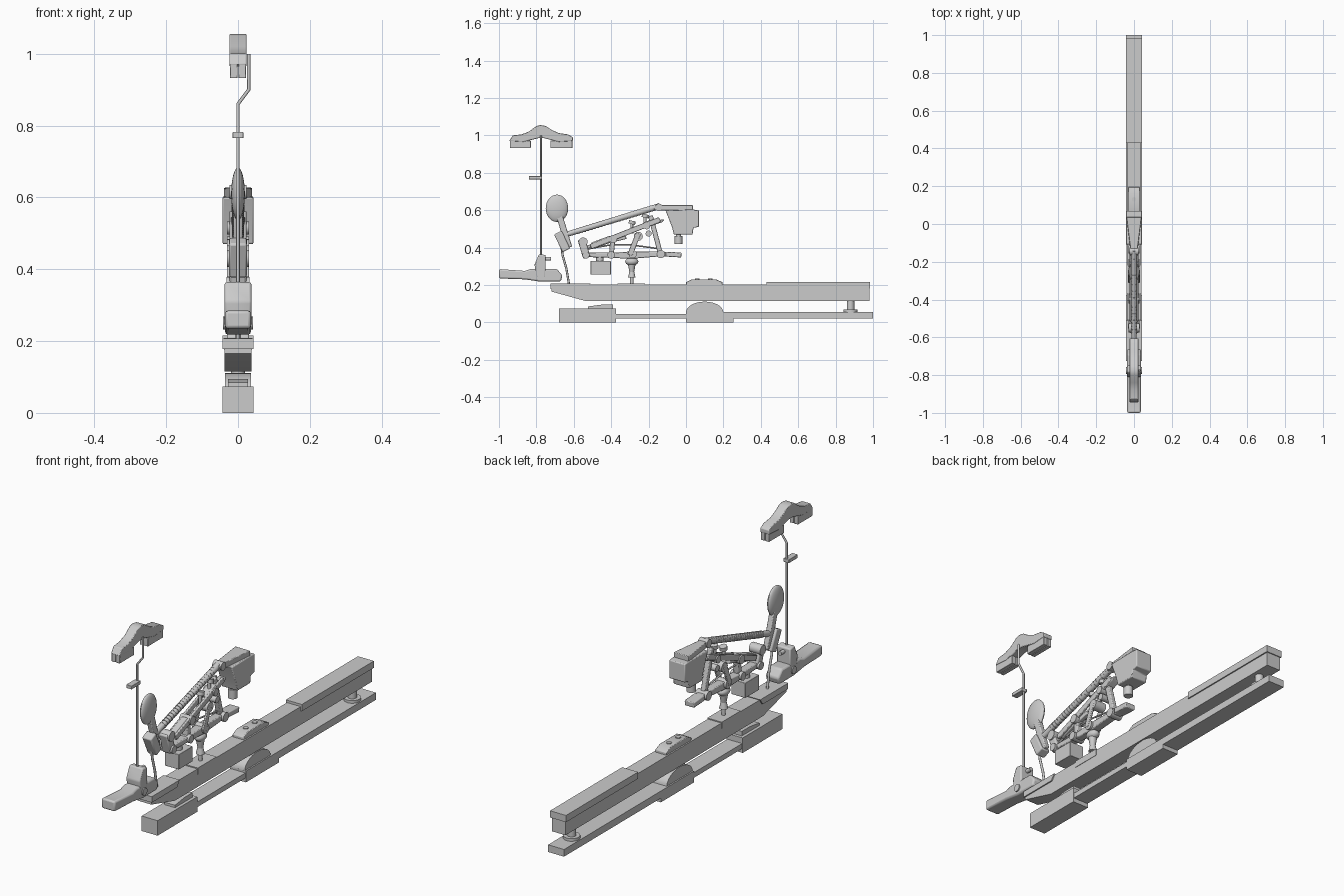
import bpy
import bmesh
import math
from mathutils import Vector

default_cube = bpy.data.objects.get("Cube")
if default_cube:
    bpy.data.objects.remove(default_cube, do_unlink=True)


def finish(name, bm, bevel=0, segments=2, angle=35):
    bmesh.ops.recalc_face_normals(bm, faces=bm.faces)
    mesh = bpy.data.meshes.new(name)
    bm.to_mesh(mesh)
    bm.free()
    obj = bpy.data.objects.new(name, mesh)
    bpy.context.collection.objects.link(obj)
    if bevel:
        modifier = obj.modifiers.new("Rounded edges", 'BEVEL')
        modifier.width = bevel
        modifier.segments = segments
    bpy.ops.object.select_all(action='DESELECT')
    obj.select_set(True)
    bpy.context.view_layer.objects.active = obj
    bpy.ops.object.shade_smooth_by_angle(angle=math.radians(angle))
    return obj


def profile(name, points, half, bevel=0, x=0):
    """Side outline in (y, z), extruded across the width."""
    bm = bmesh.new()
    face = bm.faces.new([bm.verts.new((x - half, y, z)) for y, z in points])
    result = bmesh.ops.extrude_face_region(bm, geom=[face])
    moved = [v for v in result["geom"] if isinstance(v, bmesh.types.BMVert)]
    bmesh.ops.translate(bm, vec=(half * 2, 0, 0), verts=moved)
    return finish(name, bm, bevel)


def block(name, front, back, low, high, half, bevel=0, x=0):
    outline = [(front, low), (back, low), (back, high), (front, high)]
    return profile(name, outline, half, bevel, x)


def rod(name, start, end, radius, tip=None, sides=16):
    """Round bar between two points, optionally tapered."""
    a, b = Vector(start), Vector(end)
    bm = bmesh.new()
    bmesh.ops.create_cone(bm, cap_ends=True, segments=sides, radius1=radius,
                          radius2=radius if tip is None else tip,
                          depth=(b - a).length)
    turn = (b - a).to_track_quat('Z', 'Y').to_matrix().to_4x4()
    bmesh.ops.transform(bm, matrix=turn, verts=bm.verts)
    bmesh.ops.translate(bm, vec=(a + b) / 2, verts=bm.verts)
    return finish(name, bm)


def bar(name, start, end, thick, half, bevel=.004, x=0):
    """Flat bar along a sloping line in the side plane."""
    a, b = Vector(start), Vector(end)
    side = (b - a).orthogonal().normalized() * thick / 2
    return profile(name, [a - side, b - side, b + side, a + side], half, bevel, x)


def cross_pin(name, y, z, radius, half):
    return rod(name, (-half, y, z), (half, y, z), radius)


def wire(name, points, radius):
    curve = bpy.data.curves.new(name, 'CURVE')
    curve.dimensions = '3D'
    curve.bevel_depth = radius
    curve.bevel_resolution = 2
    curve.use_fill_caps = True
    spline = curve.splines.new('POLY')
    spline.points.add(len(points) - 1)
    for target, point in zip(spline.points, points):
        target.co = (*point, 1)
    obj = bpy.data.objects.new(name, curve)
    bpy.context.collection.objects.link(obj)
    return obj


def dome(name, centre, size, low=None):
    """Ellipsoid, optionally cut flat underneath."""
    bm = bmesh.new()
    bmesh.ops.create_uvsphere(bm, u_segments=24, v_segments=16, radius=1)
    for v in bm.verts:
        v.co = Vector(c + s * p for c, s, p in zip(centre, size, v.co))
        if low is not None:
            v.co.z = max(v.co.z, low)
    return finish(name, bm)


# Base frame
block("base_front_block", -.68, -.375, 0, .073, .043)
block("base_front_rail", -.375, 0, .02, .045, .04)
block("base_back_rail", .255, 1, .02, .055, .043)
block("base_middle_block", 0, .255, 0, .055, .043)
profile("front_cushion", [(-.525, .073), (-.39, .073), (-.39, .095), (-.45, .095), (-.525, .085)], .028)
arch = [(.1 - .1 * math.cos(t * math.pi / 16),
         .053 + .058 * math.sin(t * math.pi / 16)) for t in range(17)]
profile("balance_arch", arch, .036)
rod("back_pad", (0, .88, .055), (0, .88, .068), .038, sides=32)
rod("back_pin", (0, .88, .06), (0, .88, .12), .02)

# Key lever
profile("key_lever", [(-.72, .165), (-.54, .115), (.98, .115), (.98, .182),
                      (.43, .182), (.43, .203), (-.72, .203)], .037)
block("key_back_cover", .43, .985, .182, .215, .043)
profile("key_front_plate", [(-.725, .178), (-.53, .178), (-.51, .207), (-.725, .207)], .043)
block("capstan_plate", -.365, -.22, .176, .208, .039)
profile("key_button", [(0, .2), (.195, .2), (.195, .215), (.16, .23), (.03, .23), (0, .215)], .03, .003)
for y in (.06, .13):
    rod("button_bushing", (0, y, .22), (0, y, .234), .012)

# Capstan
rod("capstan_stem", (0, -.29, .2), (0, -.29, .26), .009)
rod("capstan_collar", (0, -.29, .24), (0, -.29, .275), .02, .012)
rod("capstan_post", (0, -.29, .27), (0, -.29, .32), .013, .022)
dome("capstan_head", (0, -.29, .325), (.027, .035, .022))

# Damper lever, wire and head
profile("damper_lever", [(-1, .235), (-.86, .23), (-.78, .218), (-.67, .218), (-.66, .25),
                         (-.69, .285), (-.83, .285), (-.86, .275), (-1, .285)], .036, .008)
profile("damper_post", [(-.8, .24), (-.75, .24), (-.75, .36), (-.785, .365), (-.81, .31)], .037, .006)
cross_pin("damper_pin", -.775, .25, .018, .042)
rod("damper_screw", (0, -.76, .34), (0, -.722, .34), .01)
wire("damper_wire", [(0, -.775, .25), (0, -.775, .86), (.03, -.775, .9), (.03, -.775, 1)], .005)
block("damper_stop", -.84, -.77, .765, .782, .015, .002)
head = [(-.945, .97), (-.87, .965), (-.83, .975), (-.79, .985), (-.76, .985), (-.72, .975),
        (-.68, .965), (-.605, .97), (-.605, .99), (-.63, 1.005), (-.68, 1.012), (-.72, 1.03),
        (-.75, 1.05), (-.778, 1.055), (-.8, 1.05), (-.84, 1.02), (-.88, 1.005), (-.925, 1)]
profile("damper_head", head, .024, .003)
for front, back in ((-.942, -.83), (-.725, -.608)):
    for side in (-1, 1):
        block("damper_felt", front, back, .932, .972, .0105, .002, x=side * .0115)

# Hammer and shank
tail, butt = Vector((0, -.69, .61)), Vector((0, -.14, .622))
dome("hammer_felt", tail, (.019, .06, .073))
bar("hammer_moulding", (-.68, .58), (-.625, .4), .034, .013)
shank_start = Vector((0, -.64, .47))
rod("hammer_shank", shank_start, butt, .014, .016)
for i in range(24):
    spot = shank_start.lerp(butt, .12 + i * .034)
    rod("shank_ring", spot, spot + (butt - shank_start) * .014, .0165)
cross_pin("shank_pivot", -.145, .615, .02, .024)
bar("shank_fork", (-.17, .612), (-.1, .61), .024, .018)

# Hammer rail block behind the shank
profile("hammer_rail", [(-.11, .6), (-.075, .51), (-.065, .47), (.035, .47), (.04, .505),
                        (.07, .512), (.07, .6), (.035, .603)], .043, .004)
flange = bmesh.new()
plan = [(-.018, -.14), (.018, -.14), (.04, .037), (-.04, .037)]
layers = [[flange.verts.new((x, y, z)) for x, y in plan] for z in (.598, .627)]
for layer in layers:
    flange.faces.new(layer)
for i in range(len(plan)):
    j = i - 1
    flange.faces.new([layers[0][j], layers[0][i], layers[1][i], layers[1][j]])
finish("hammer_flange", flange, .003)
rod("drop_screw", (0, -.04, .418), (0, -.04, .462), .021)
rod("drop_screw_neck", (0, -.04, .455), (0, -.04, .475), .013)

# Back check
bar("back_check", (-.685, .48), (-.64, .385), .045, .025, .006)
wire("back_check_wire", [(0, -.665, .4), (0, -.66, .36), (0, -.64, .29), (0, -.625, .2)], .006)

# Lower wippen lever with its feet
profile("wippen_lever", [(-.55, .35), (-.4, .345), (-.29, .34), (-.15, .352), (-.03, .35),
                         (-.025, .37), (-.12, .378), (-.28, .38), (-.4, .372), (-.55, .375)], .02, .004)
bar("wippen_toe", (-.11, .365), (-.025, .36), .026, .026)
block("wippen_cushion", -.51, -.402, .255, .328, .038, .002)
rod("cushion_stem", (0, -.46, .32), (0, -.46, .36), .02)
bar("front_flange", (-.56, .445), (-.53, .345), .04, .024, .007)
cross_pin("front_flange_pin", -.55, .43, .024, .03)
cross_pin("wippen_pin", -.535, .36, .019, .032)

# Upper repetition lever and posts
for side in (-1, 1):
    bar("repetition_rail", (-.51, .405), (-.14, .55), .028, .006, .003, x=side * .018)
    bar("middle_post", (-.3, .36), (-.255, .475), .028, .005, .003, x=side * .026)
profile("repetition_tip", [(-.25, .495), (-.13, .535), (-.115, .55), (-.2, .545), (-.27, .51)], .02, .003)
bar("repetition_nose", (-.5, .41), (-.4, .447), .036, .016, .006)
bar("front_post", (-.4, .35), (-.39, .46), .026, .014)
bar("back_post", (-.19, .57), (-.135, .36), .026, .012)
bar("inner_strut", (-.54, .4), (-.32, .455), .018, .012)
for y, z, radius in ((-.4, .36, .02), (-.39, .445, .021), (-.285, .365, .022), (-.255, .46, .024),
                     (-.2, .475, .016), (-.135, .365, .022), (-.21, .515, .018)):
    cross_pin("pivot_pin", y, z, radius, .03)
for y, z in ((-.29, .525), (-.22, .56)):
    rod("regulating_screw", (0, y, z - .05), (0, y, z), .008)
    rod("regulating_button", (0, y, z), (0, y + .004, z + .018), .018)
wire("return_spring", [(0, -.54, .39), (0, -.4, .415), (0, -.3, .415), (0, -.15, .395)], .004)
